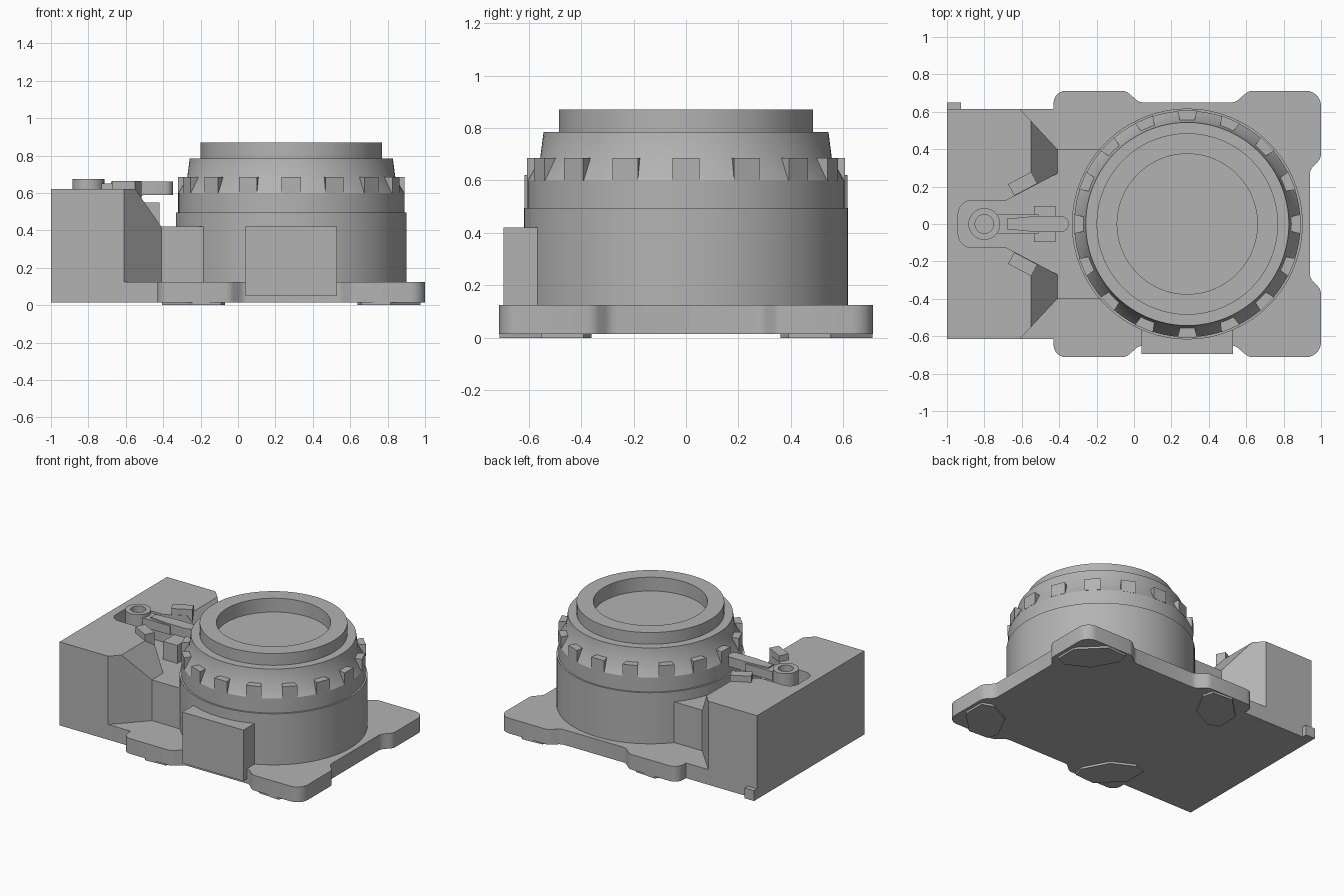
import bpy, bmesh, math
from mathutils import Matrix

if "Cube" in bpy.data.objects:
    bpy.data.objects.remove(bpy.data.objects["Cube"])

grey = bpy.data.materials.new("grey")
grey.diffuse_color = (0.45, 0.45, 0.45, 1)
grey.use_nodes = True
grey.node_tree.nodes["Principled BSDF"].inputs["Base Color"].default_value = grey.diffuse_color
CX = 0.285  # axis of the round body


def finish(name, bm, smooth=False):
    bmesh.ops.recalc_face_normals(bm, faces=bm.faces)
    me = bpy.data.meshes.new(name)
    bm.to_mesh(me)
    bm.free()
    me.materials.append(grey)
    ob = bpy.data.objects.new(name, me)
    bpy.context.collection.objects.link(ob)
    if smooth:
        bpy.ops.object.select_all(action='DESELECT')
        ob.select_set(True)
        bpy.context.view_layer.objects.active = ob
        bpy.ops.object.shade_smooth_by_angle(angle=math.radians(25))
    return ob


def prism(name, pts, z0, z1, smooth=False):
    bm = bmesh.new()
    face = bm.faces.new([bm.verts.new((x, y, z0)) for x, y in pts])
    ext = bmesh.ops.extrude_face_region(bm, geom=[face])
    for v in ext["geom"]:
        if isinstance(v, bmesh.types.BMVert):
            v.co.z = z1
    return finish(name, bm, smooth)


def box(name, x0, x1, y0, y1, z0, z1):
    return prism(name, [(x0, y0), (x1, y0), (x1, y1), (x0, y1)], z0, z1)


def arc(cx, cy, r, a0, a1, n=6):
    return [(cx + r * math.cos(math.radians(a0 + (a1 - a0) * i / n)),
             cy + r * math.sin(math.radians(a0 + (a1 - a0) * i / n))) for i in range(n + 1)]


def mirrored(half):
    """Close an upper outline with its mirror image across y = 0."""
    return half + [(x, -y) for x, y in reversed(half) if abs(y) > 1e-6]


def lathe(name, profile, cx, steps=96, closed=False):
    bm = bmesh.new()
    vs = [bm.verts.new((r, 0, z)) for r, z in profile]
    edges = [bm.edges.new(p) for p in zip(vs, vs[1:])]
    if closed:
        edges.append(bm.edges.new((vs[-1], vs[0])))
    bmesh.ops.spin(bm, geom=vs + edges, cent=(0, 0, 0), axis=(0, 0, 1),
                   angle=math.tau, steps=steps)
    bmesh.ops.remove_doubles(bm, verts=bm.verts, dist=1e-4)
    bmesh.ops.translate(bm, verts=bm.verts, vec=(cx, 0, 0))
    return finish(name, bm, True)


def cut(ob, cutter):
    mod = ob.modifiers.new("cut", 'BOOLEAN')
    mod.operation, mod.solver, mod.object = 'DIFFERENCE', 'EXACT', cutter
    bpy.context.view_layer.objects.active = ob
    bpy.ops.object.modifier_apply(modifier=mod.name)
    bpy.data.objects.remove(cutter)


# Base plate with waisted sides and rounded corners
base = [(-0.8, 0.615), (-0.43, 0.615)]
base += arc(-0.365, 0.647, 0.065, 180, 90)
base += arc(-0.065, 0.652, 0.06, 90, 45, 3) + arc(0.05, 0.71, 0.06, 225, 270, 3)
base += arc(0.52, 0.71, 0.06, 270, 315, 3) + arc(0.635, 0.652, 0.06, 135, 90, 3)
base += arc(0.92, 0.632, 0.08, 90, 0)
base += arc(0.94, 0.375, 0.06, 0, -45, 3) + arc(1.0, 0.265, 0.06, 135, 180, 3)
prism("base_plate", mirrored(base), 0.015, 0.125, True)

# Thin corner feet
foot = [(0.355, 0.62), (0.375, 0.70), (0.53, 0.71), (0.69, 0.55),
        (0.69, 0.39), (0.61, 0.36), (0.45, 0.44)]
for sx in (-1, 1):
    for sy in (-1, 1):
        prism("foot", [(CX + sx * x, sy * y) for x, y in foot], 0, 0.016)

# Terminal housing: chamfered plan, sloped shoulders and an open pocket
housing = prism("housing", mirrored([(-1, 0.615), (-0.61, 0.615), (-0.41, 0.4), (0, 0.4)]),
                0.015, 0.62)
pocket = arc(-0.87, 0.055, 0.07, 180, 90) + [(-0.685, 0.125), (-0.41, 0.27), (0.2, 0.27)]
cut(housing, prism("pocket_cutter", mirrored(pocket), 0.42, 0.8))
slope = prism("slope_cutter", [(-0.62, 0.72), (-0.41, 0.42), (0.2, 0.42), (0.2, 0.72)], -1, 1)
slope.data.transform(Matrix(((1, 0, 0, 0), (0, 0, 1, 0), (0, 1, 0, 0), (0, 0, 0, 1))))
slope.data.flip_normals()
cut(housing, slope)
box("side_nub", -1, -0.925, 0.6, 0.65, 0.015, 0.09)

# Lever: post ring, arm and support block
lathe("lever_ring", [(0.05, 0.42), (0.085, 0.42), (0.085, 0.675), (0.05, 0.675)],
      -0.8, 32, True)
box("lever_arm", -0.73, -0.51, -0.05, 0.05, 0.585, 0.65)
tip = [(-0.68, 0.028), (-0.53, 0.042)] + arc(-0.39, 0, 0.042, 90, 0)
prism("lever_tip", mirrored(tip), 0.59, 0.66, True)
box("lever_support", -0.535, -0.42, -0.095, 0.095, 0.42, 0.55)

# Angled stops beside the lever
for s in (-1, 1):
    a = math.radians(28)
    pts = [(-0.595 + u * math.cos(a) - v * math.sin(a),
            s * (0.215 + u * math.sin(a) + v * math.cos(a)))
           for u, v in ((-0.07, -0.035), (0.07, -0.035), (0.07, 0.035), (-0.07, 0.035))]
    prism("lever_stop", pts, 0.55, 0.665)

# Round body with stepped collar and recessed top
lathe("round_body", [(0, 0.1), (0.617, 0.1), (0.617, 0.495), (0.605, 0.495), (0.605, 0.60),
                     (0.556, 0.685), (0.543, 0.785), (0.485, 0.785), (0.485, 0.87),
                     (0.375, 0.87), (0.375, 0.77), (0, 0.77)], CX)

# Ring of grip teeth, wider outside than inside
for i in range(16):
    a = math.tau * i / 16
    c, s = math.cos(a), math.sin(a)
    pts = [(0.54, -0.036), (0.606, -0.052), (0.606, 0.052), (0.54, 0.036)]
    prism("grip_tooth", [(CX + x * c - y * s, x * s + y * c) for x, y in pts], 0.60, 0.685)

# Flat label block on the front
box("front_block", 0.04, 0.53, -0.695, -0.565, 0.05, 0.42)
